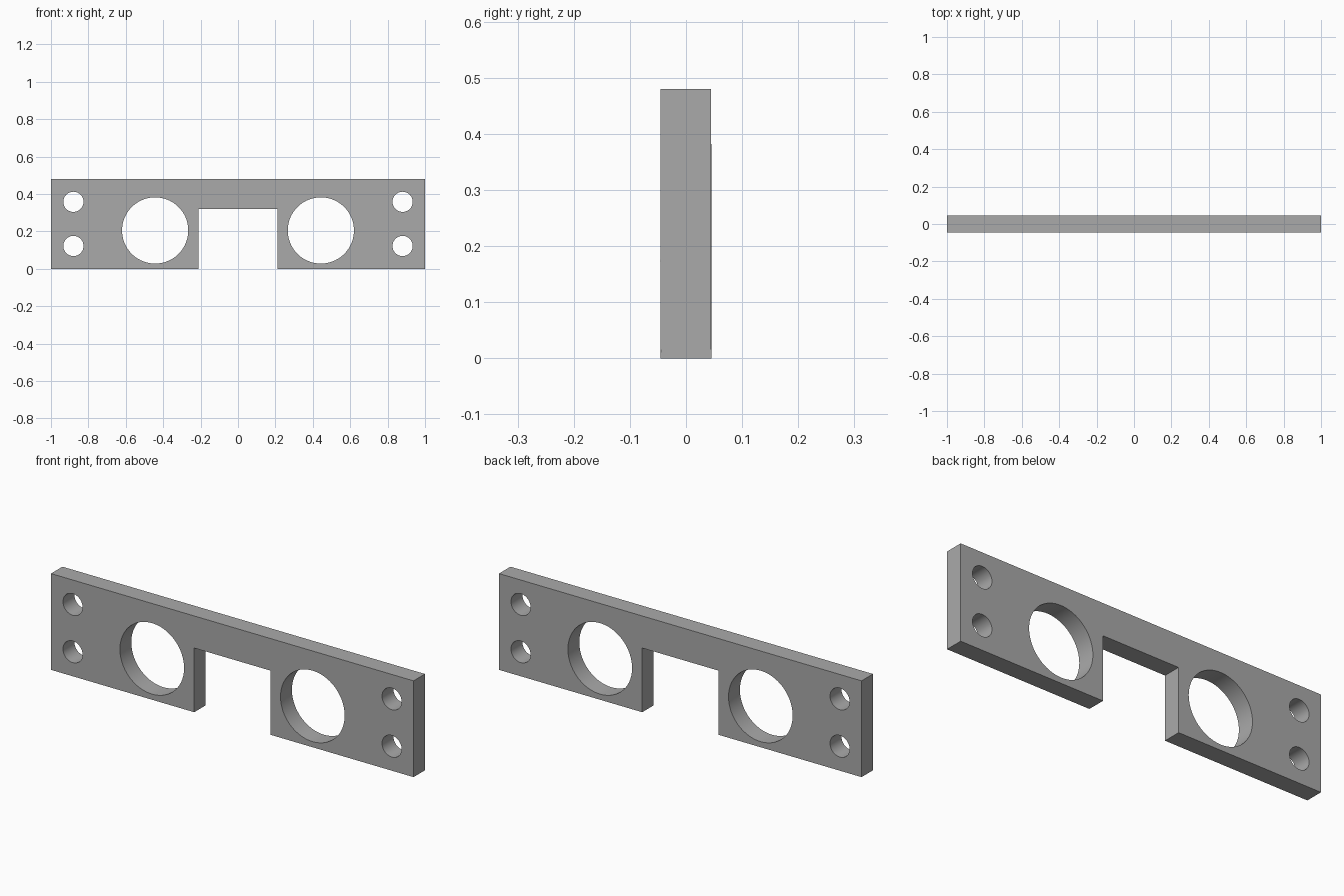
import bpy, bmesh, math

cube = bpy.data.objects.get("Cube")
if cube:
    bpy.data.objects.remove(cube, do_unlink=True)

HEIGHT, HALF_THICK = 0.48, 0.045
NOTCH_X, NOTCH_Z = 0.21, 0.32

# Plain grey finish
grey = bpy.data.materials.new("grey")
grey.use_nodes = True
grey.diffuse_color = (0.4, 0.4, 0.4, 1)
grey.node_tree.nodes["Principled BSDF"].inputs["Base Color"].default_value = (0.4, 0.4, 0.4, 1)

# Flat profile, extruded to the plate thickness
profile = bpy.data.curves.new("mounting_plate", "CURVE")
profile.dimensions = "2D"
profile.fill_mode = "BOTH"
profile.extrude = HALF_THICK
profile.materials.append(grey)


def add_loop(points):
    spline = profile.splines.new("POLY")
    spline.points.add(len(points) - 1)
    for point, (x, z) in zip(spline.points, points):
        point.co = (x, z, 0, 1)
    spline.use_cyclic_u = True


def add_hole(x, z, radius, sides):
    angles = [math.tau * i / sides for i in range(sides)]
    add_loop([(x + radius * math.cos(a), z + radius * math.sin(a)) for a in angles])


# Outline with the notch in the lower edge
right_half = [(-NOTCH_X, NOTCH_Z), (-NOTCH_X, 0), (-1, 0), (-1, HEIGHT)]
add_loop(right_half + [(-x, z) for x, z in reversed(right_half)])

# Large bore and two screw holes on each side
for side in (-1, 1):
    add_hole(side * 0.443, 0.205, 0.177, 96)
    for z in (0.122, 0.358):
        add_hole(side * 0.88, z, 0.054, 48)

# Stand the plate upright and turn it into a clean mesh
plate = bpy.data.objects.new("mounting_plate", profile)
bpy.context.collection.objects.link(plate)
plate.rotation_euler.x = math.pi / 2
bpy.ops.object.select_all(action="DESELECT")
plate.select_set(True)
bpy.context.view_layer.objects.active = plate
bpy.ops.object.convert(target="MESH")
plate = bpy.context.object
bpy.ops.object.transform_apply(location=False, rotation=True, scale=False)

bm = bmesh.new()
bm.from_mesh(plate.data)
bmesh.ops.remove_doubles(bm, verts=bm.verts, dist=0.0001)
bmesh.ops.recalc_face_normals(bm, faces=bm.faces)
bm.to_mesh(plate.data)
bm.free()
bpy.ops.object.shade_smooth_by_angle(angle=math.radians(30))
